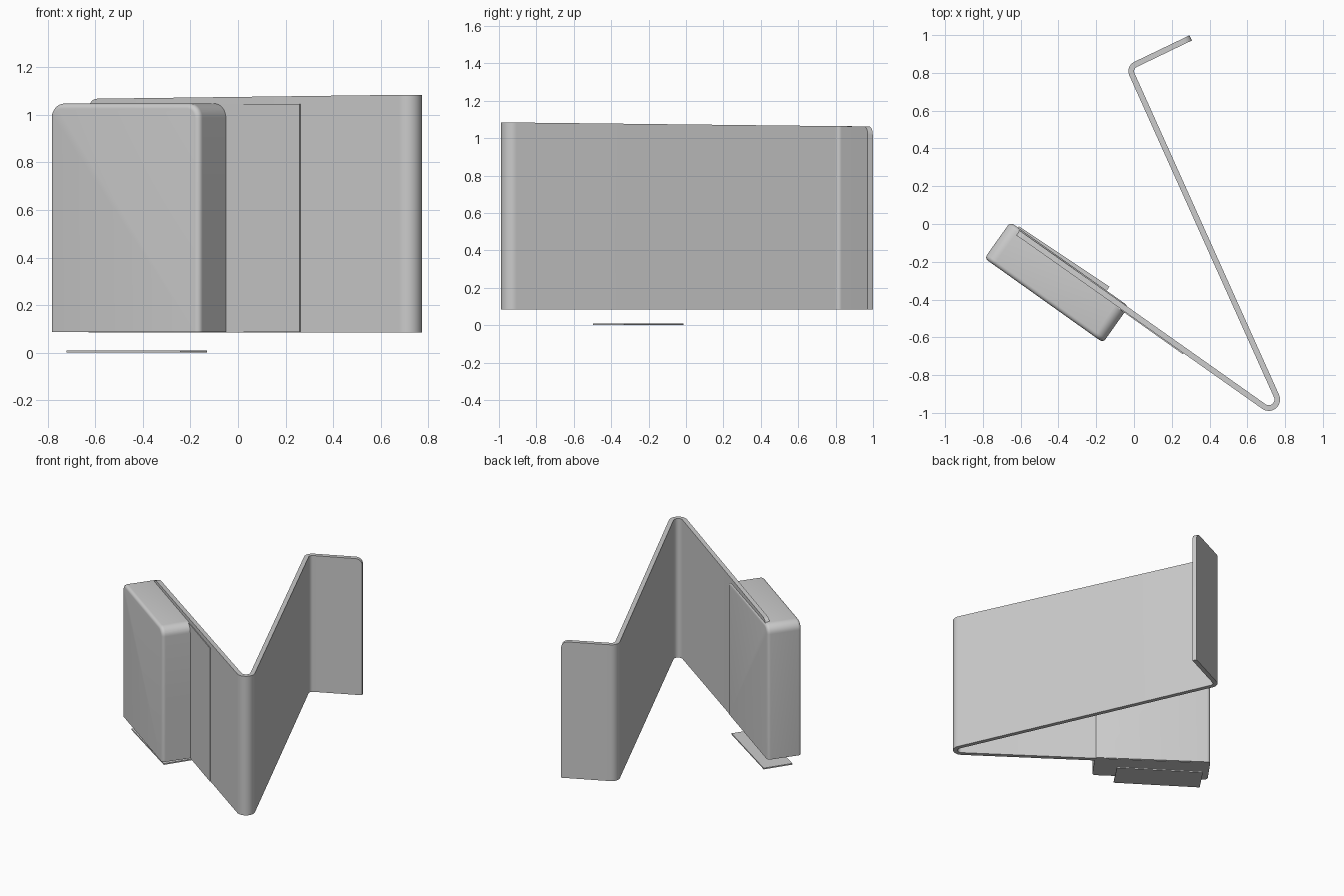
import bpy, bmesh, math
from mathutils import Vector, Matrix

cube = bpy.data.objects.get("Cube")
if cube:
    bpy.data.objects.remove(cube, do_unlink=True)

grey = bpy.data.materials.new("plain_grey")
grey.use_nodes = True
grey.diffuse_color = (0.6, 0.6, 0.6, 1)
grey.node_tree.nodes["Principled BSDF"].inputs["Base Color"].default_value = (0.6, 0.6, 0.6, 1)

# Sleeve frame: local x runs along the panel, local y through its depth, z up
U = Vector((0.815, -0.58, 0)).normalized()
N = Vector((U.y, -U.x, 0))
FRAME = Matrix.Translation((-0.655, 0.01, 0)) @ Matrix((
    (U.x, N.x, 0, 0), (U.y, N.y, 0, 0), (0, 0, 1, 0), (0, 0, 0, 1)))
LENGTH, DEPTH, LOW, TOP = 0.77, 0.235, 0.088, 1.047


def finish(name, bm, matrix=None, smooth=True):
    bmesh.ops.recalc_face_normals(bm, faces=bm.faces)
    mesh = bpy.data.meshes.new(name)
    if matrix:
        bm.transform(matrix)
        bmesh.ops.recalc_face_normals(bm, faces=bm.faces)
    bm.to_mesh(mesh)
    bm.free()
    mesh.materials.append(grey)
    obj = bpy.data.objects.new(name, mesh)
    bpy.context.collection.objects.link(obj)
    if smooth:
        shade(obj)
    return obj


def shade(obj):
    bpy.ops.object.select_all(action='DESELECT')
    obj.select_set(True)
    bpy.context.view_layer.objects.active = obj
    bpy.ops.object.shade_smooth_by_angle(angle=math.radians(35))


def block(name, low, high, matrix=FRAME):
    bm = bmesh.new()
    bmesh.ops.create_cube(bm, size=1)
    low, high = Vector(low), Vector(high)
    for v in bm.verts:
        v.co = (low + high) / 2 + v.co * (high - low)
    return finish(name, bm, matrix, smooth=False)


def fillet(before, corner, after, radius, steps=14):
    """Arc points that round one corner of a flat path."""
    a, b = (before - corner).normalized(), (after - corner).normalized()
    half = a.angle(b) / 2
    centre = corner + (a + b).normalized() * radius / math.sin(half)
    start = corner + a * radius / math.tan(half) - centre
    end = corner + b * radius / math.tan(half) - centre
    turn = start.angle(end)
    return [centre + (start * math.sin(turn * (1 - i / steps)) + end * math.sin(turn * i / steps))
            / math.sin(turn) for i in range(steps + 1)]


# Folded strip: rounded zigzag path with height, rounded at both upper ends
p0, p1, p2, p3 = [Vector(p) for p in
                  ((-0.62, -0.043), (0.822, -1.061), (-0.027, 0.828), (0.3, 0.985))]
R, HALF = 0.045, 0.015


def end_points(end, toward):
    way = (toward - end).normalized()
    return [(end + way * R * (1 - math.cos(a)), R * (1 - math.sin(a)))
            for a in (math.pi / 2 * i / 6 for i in range(7))]


path = end_points(p0, p1)
path += [(p, 0) for p in fillet(p0, p1, p2, R) + fillet(p1, p2, p3, 0.04)]
path += end_points(p3, p2)[::-1]

bm = bmesh.new()
rings = []
fold = Vector((0.72, -0.95))
for i, (p, drop) in enumerate(path):
    t = (path[min(i + 1, len(path) - 1)][0] - path[max(i - 1, 0)][0]).normalized()
    side = Vector((-t.y, t.x)) * HALF
    top = 1.084 - 0.0105 * (p - fold).length - drop
    rings.append([bm.verts.new((q.x, q.y, z)) for q, z in
                  ((p + side, 0.085), (p - side, 0.085), (p - side, top), (p + side, top))])
for a, b in zip(rings, rings[1:]):
    for k in range(4):
        bm.faces.new((a[k], a[(k + 1) % 4], b[(k + 1) % 4], b[k]))
bm.faces.new(rings[0])
bm.faces.new(rings[-1])
finish("folded_strip", bm)

# Thin lining on the front of the strip
block("strip_lining", (0.06, 0.03, LOW), (1.15, 0.04, 1.045))

# Sleeve: rounded-top slab with softened rims, hollowed from below and the open end
bm = bmesh.new()
outline = [(0, LOW)]
corner = 0.06
for cx, start in ((corner, math.pi), (LENGTH - corner, math.pi / 2)):
    for i in range(9):
        a = start - math.pi / 2 * i / 8
        outline.append((cx + corner * math.cos(a), TOP - corner + corner * math.sin(a)))
outline.append((LENGTH, LOW))
face = bm.faces.new([bm.verts.new((x, 0, z)) for x, z in outline])
new = bmesh.ops.extrude_face_region(bm, geom=[face])["geom"]
bmesh.ops.translate(bm, vec=(0, DEPTH, 0), verts=[v for v in new if isinstance(v, bmesh.types.BMVert)])
rim = [e for e in bm.edges if abs(e.verts[0].co.y - e.verts[1].co.y) < 1e-5
       and max(v.co.z for v in e.verts) > LOW + 0.01]
bmesh.ops.bevel(bm, geom=rim, offset=0.022, segments=5, profile=0.5, affect='EDGES')
sleeve = finish("sleeve", bm, FRAME, smooth=False)

cutters = [block("cavity_cutter", (0.03, 0.024, -0.5), (1.2, DEPTH - 0.026, TOP - 0.03)),
           block("open_end_cutter", (0.713, 0.024, 0.5), (1.3, DEPTH - 0.026, 1.5))]
for cutter in cutters:
    mod = sleeve.modifiers.new("hollow", 'BOOLEAN')
    mod.operation, mod.solver, mod.object = 'DIFFERENCE', 'EXACT', cutter
    bpy.context.view_layer.objects.active = sleeve
    bpy.ops.object.modifier_apply(modifier=mod.name)
for cutter in cutters:
    bpy.data.objects.remove(cutter, do_unlink=True)
shade(sleeve)

# Short floor at the closed end of the sleeve
block("sleeve_floor", (0.02, 0.015, LOW), (0.21, DEPTH - 0.015, LOW + 0.02))

# Loose flat plate on the ground beneath the sleeve
turn = Matrix.Translation((-0.425, -0.255, 0)) @ Matrix.Rotation(math.atan2(-0.32, 0.48), 4, 'Z')
block("ground_plate", (-0.288, -0.1, 0), (0.288, 0.1, 0.009), turn)
